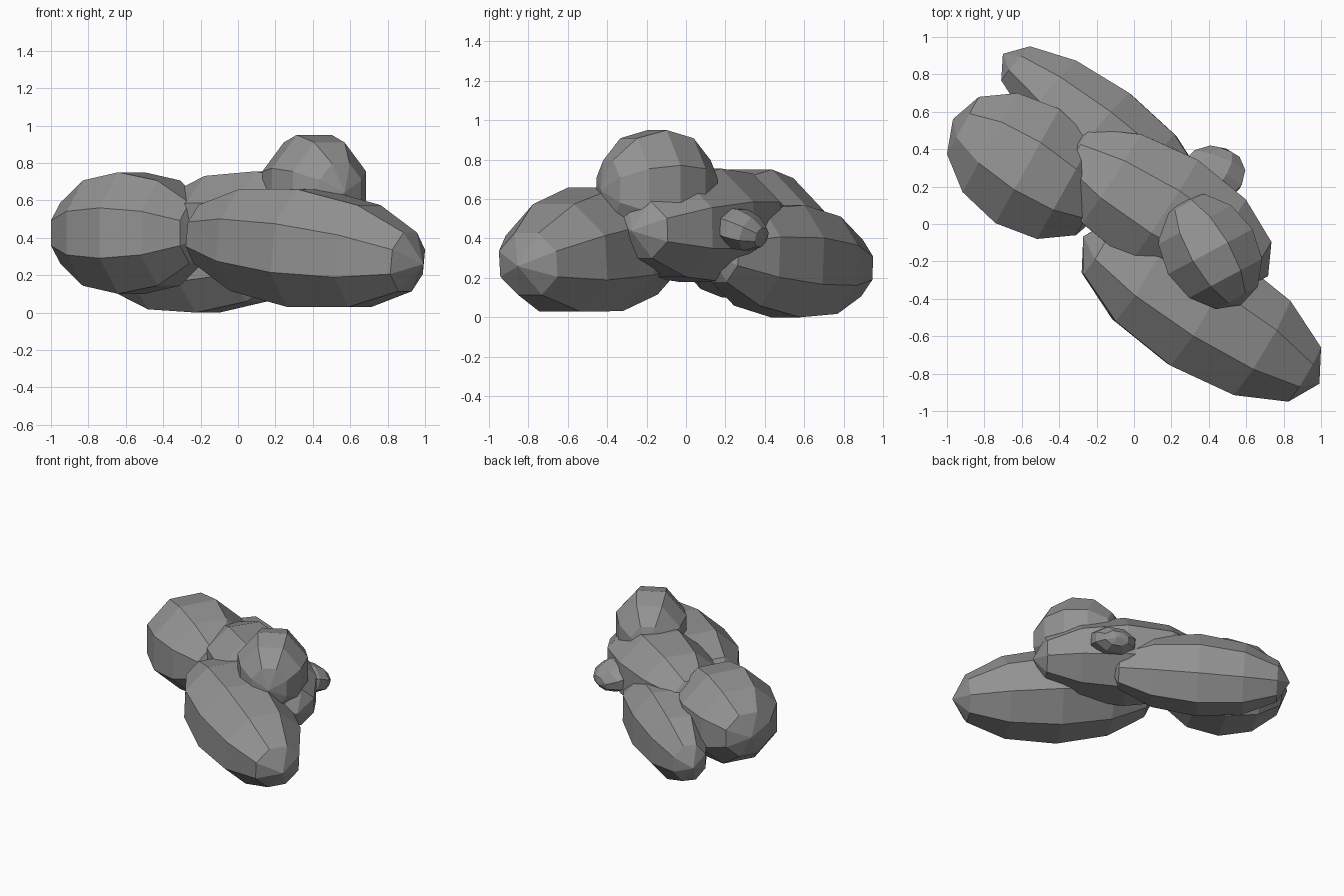
import bpy
from math import pi
from mathutils import Vector, Matrix

if "Cube" in bpy.data.objects:
    bpy.data.objects.remove(bpy.data.objects["Cube"])

grey = bpy.data.materials.new("dark_grey")
grey.diffuse_color = (0.29, 0.29, 0.29, 1)
grey.use_nodes = True
grey.node_tree.nodes["Principled BSDF"].inputs["Base Color"].default_value = grey.diffuse_color


def lump(name, lo, hi, axis, radii):
    """Flat-faced 8 x 6 ellipsoid, poles on its long axis, fitted to lo..hi."""
    bpy.ops.mesh.primitive_uv_sphere_add(segments=8, ring_count=6, radius=1)
    ob = bpy.context.object
    ob.name = ob.data.name = name
    ob.data.materials.append(grey)
    poles_to_x = Matrix.Rotation(pi / 8, 4, 'X') @ Matrix.Rotation(pi / 2, 4, 'Y')
    turn = Vector(axis).to_track_quat('X', 'Z').to_matrix().to_4x4()
    ob.data.transform(turn @ Matrix.Diagonal((*radii, 1)) @ poles_to_x)
    for i in range(3):
        vals = [v.co[i] for v in ob.data.vertices]
        a, b = min(vals), max(vals)
        k = (hi[i] - lo[i]) / (b - a)
        for v in ob.data.vertices:
            v.co[i] = (v.co[i] - (a + b) / 2) * k
        ob.location[i] = (hi[i] + lo[i]) / 2
    return ob


# Rounded lump at the left
lump("left_lump", (-1, -0.08, 0.10), (-0.14, 0.70, 0.75),
     (0.86, -0.51, 0), (0.46, 0.36, 0.325))
# Long lump at the front
lump("front_lump", (-0.28, -0.95, 0.03), (1.0, 0.03, 0.66),
     (0.85, -0.52, -0.11), (0.72, 0.35, 0.315))
# Middle body joining everything
lump("middle_lump", (-0.42, -0.37, 0.18), (0.735, 0.51, 0.755),
     (0.84, -0.54, -0.04), (0.64, 0.35, 0.285))
# Long slim lump at the back
lump("back_lump", (-0.71, 0.08, 0.0), (0.36, 0.95, 0.57),
     (0.78, -0.62, 0.06), (0.63, 0.25, 0.28))
# Round lump on top
lump("top_lump", (0.13, -0.455, 0.34), (0.685, 0.16, 0.95),
     (0.48, -0.87, 0), (0.316, 0.26, 0.3))
# Small knob at the back right
lump("small_knob", (0.23, 0.10, 0.34), (0.595, 0.42, 0.56),
     (0.4, 0.85, -0.3), (0.17, 0.16, 0.11))
